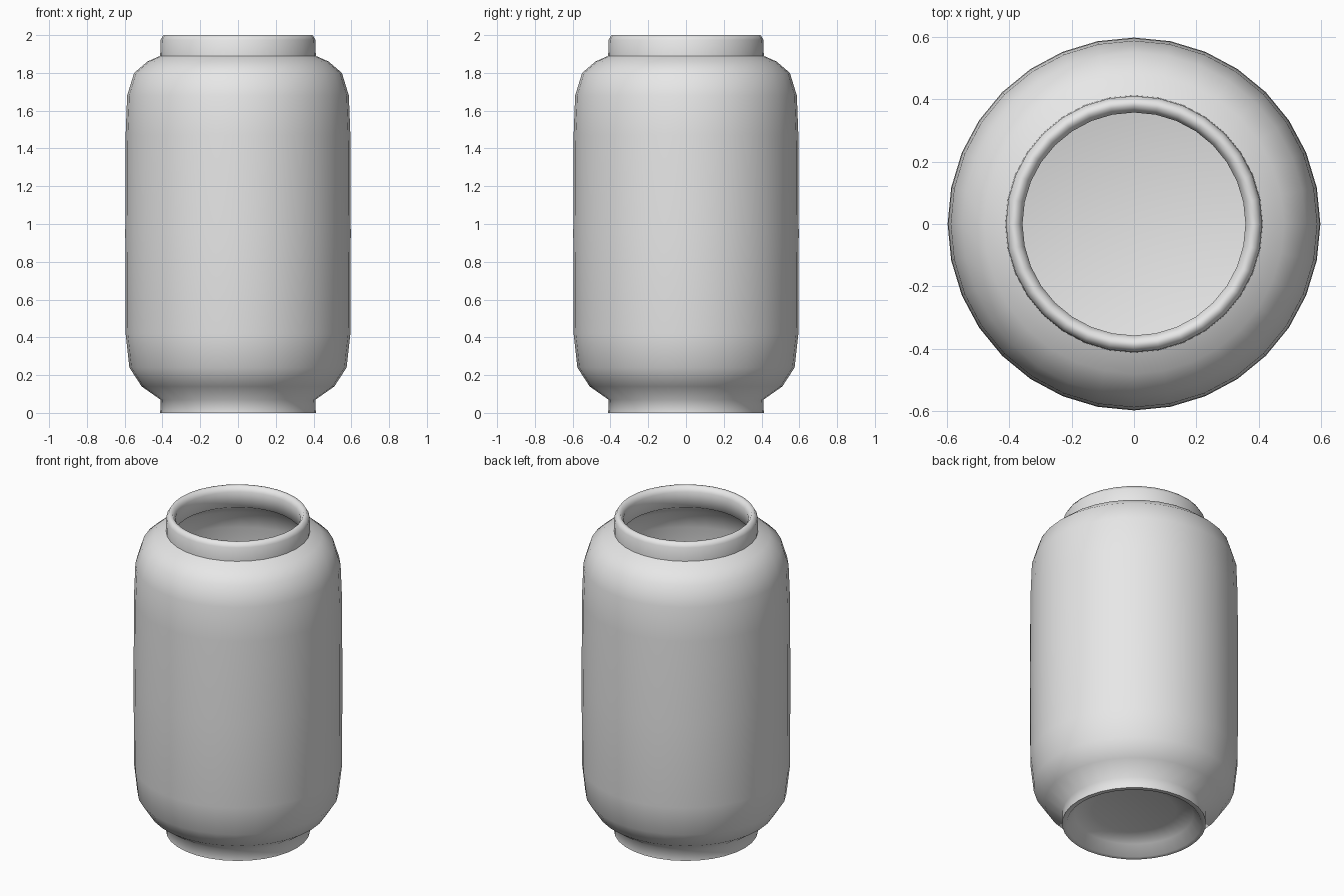
import bpy
import bmesh
import math

SIDES = 32

cube = bpy.data.objects.get("Cube")
if cube:
    bpy.data.objects.remove(cube, do_unlink=True)

# Single plain clay-grey material
grey = bpy.data.materials.new("plain grey")
grey.use_nodes = True
colour = (0.8, 0.8, 0.8, 1)
grey.diffuse_color = colour
grey.node_tree.nodes["Principled BSDF"].inputs["Base Color"].default_value = colour


def lathe(name, profile):
    """Turn a (radius, height) profile, open or ending on the axis, round z."""
    bm = bmesh.new()
    points = [bm.verts.new((r, 0, z)) for r, z in profile]
    edges = [bm.edges.new(pair) for pair in zip(points, points[1:])]
    bmesh.ops.spin(bm, geom=points + edges, cent=(0, 0, 0), axis=(0, 0, 1),
                   angle=math.tau, steps=SIDES, use_merge=True)
    bmesh.ops.remove_doubles(bm, verts=bm.verts, dist=0.0005)
    bmesh.ops.recalc_face_normals(bm, faces=bm.faces)
    mesh = bpy.data.meshes.new(name)
    bm.to_mesh(mesh)
    bm.free()
    mesh.materials.append(grey)
    obj = bpy.data.objects.new(name, mesh)
    bpy.context.collection.objects.link(obj)
    bpy.ops.object.select_all(action="DESELECT")
    obj.select_set(True)
    bpy.context.view_layer.objects.active = obj
    bpy.ops.object.shade_smooth_by_angle(angle=math.radians(60))
    return obj


# Hollow underside and foot ring
foot = [(0, 0.09), (0.24, 0.085), (0.34, 0.06), (0.385, 0.0), (0.412, 0.0), (0.41, 0.07)]
# Outer wall, from rounded base to shoulder
wall = [(0.51, 0.14), (0.575, 0.24), (0.595, 0.42), (0.597, 0.95), (0.595, 1.47),
        (0.587, 1.68), (0.55, 1.8), (0.48, 1.86)]
# Neck and rounded lip
neck = [(0.412, 1.89), (0.41, 1.975), (0.395, 2.0), (0.375, 2.0), (0.357, 1.97), (0.362, 1.87)]
# Inner wall and floor
inside = [(0.45, 1.82), (0.51, 1.77), (0.547, 1.66), (0.555, 1.47), (0.555, 0.42),
          (0.535, 0.27), (0.47, 0.18), (0.36, 0.14), (0, 0.125)]

lathe("jar", foot + wall + neck + inside)
